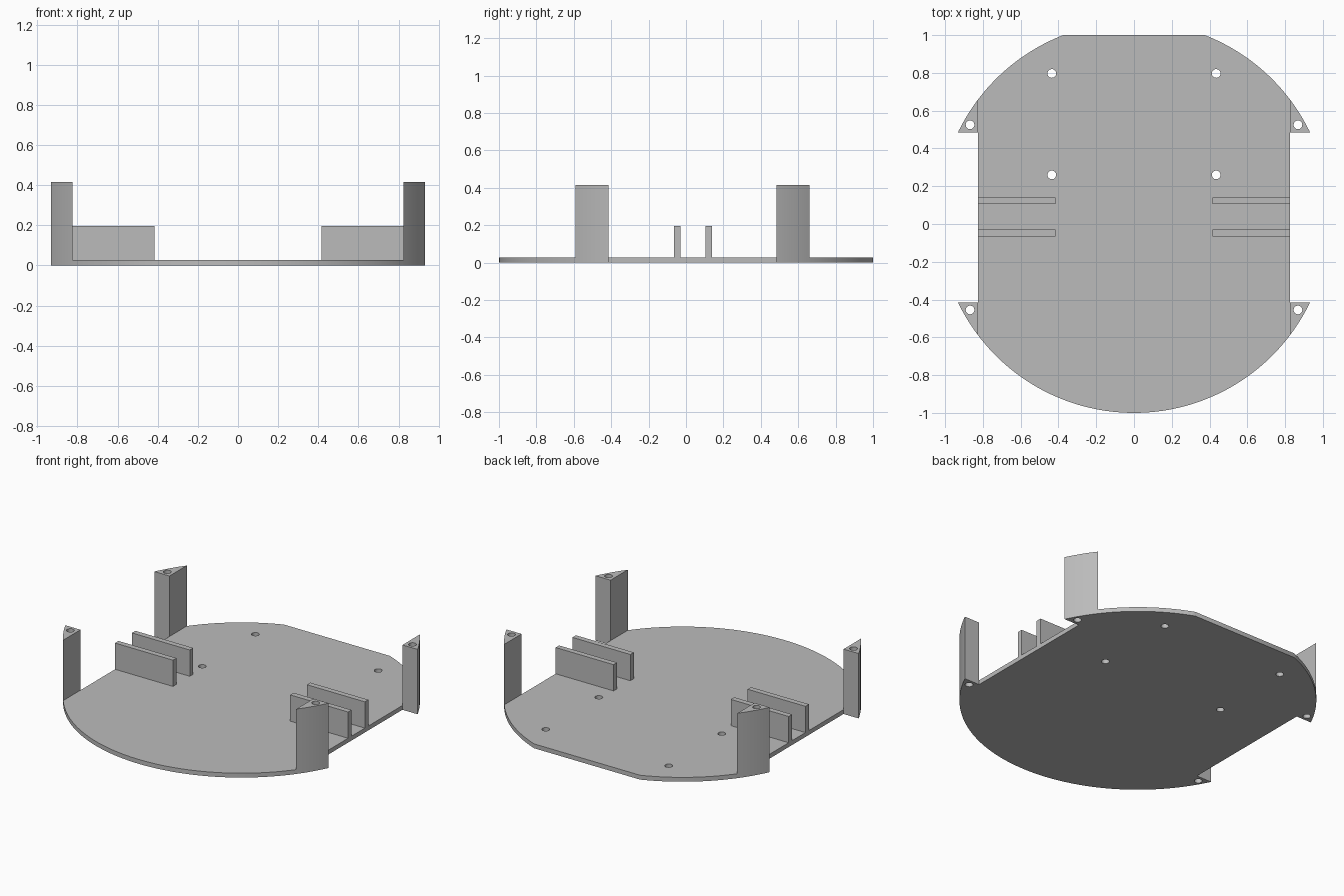
import bpy, bmesh
from math import sin, cos, acos, asin, pi, tau, radians

if "Cube" in bpy.data.objects:
    bpy.data.objects.remove(bpy.data.objects["Cube"], do_unlink=True)

R, CY = 1.035, 0.035          # round outline: radius and centre
SIDE = 0.825                  # half width between the straight sides
THICK, RIB_TOP, POST_TOP = 0.028, 0.196, 0.415
HOLE = 0.023

grey = bpy.data.materials.new("grey plastic")
grey.use_nodes = True
grey.diffuse_color = (0.5, 0.5, 0.5, 1)
grey.node_tree.nodes["Principled BSDF"].inputs["Base Color"].default_value = (0.5, 0.5, 0.5, 1)


def arc(x, y, r, a, b, n):
    return [(x + r * cos(a + (b - a) * i / n), y + r * sin(a + (b - a) * i / n))
            for i in range(n + 1)]


def hole(x, y):
    return arc(x, y, HOLE, 0, tau, 24)[:-1]


def slab(name, loops, z0, z1):
    """Extrude an outline (first loop) with holes (other loops) from z0 to z1."""
    bm = bmesh.new()
    edges = []
    for loop in loops:
        vs = [bm.verts.new((x, y, z0)) for x, y in loop]
        edges += [bm.edges.new((v, vs[i - 1])) for i, v in enumerate(vs)]
    bmesh.ops.triangle_fill(bm, edges=edges, use_beauty=True)
    top = bmesh.ops.extrude_face_region(bm, geom=bm.faces[:], use_keep_orig=True)
    moved = [g for g in top["geom"] if isinstance(g, bmesh.types.BMVert)]
    bmesh.ops.translate(bm, verts=moved, vec=(0, 0, z1 - z0))
    bmesh.ops.recalc_face_normals(bm, faces=bm.faces[:])
    mesh = bpy.data.meshes.new(name)
    bm.to_mesh(mesh)
    bm.free()
    mesh.materials.append(grey)
    ob = bpy.data.objects.new(name, mesh)
    bpy.context.collection.objects.link(ob)
    bpy.ops.object.select_all(action="DESELECT")
    ob.select_set(True)
    bpy.context.view_layer.objects.active = ob
    bpy.ops.object.shade_smooth_by_angle(angle=radians(30))
    return ob


# Base plate: round front, straight sides, flat cut at the back
t = acos(SIDE / R)
flat = asin((1 - CY) / R)
outline = (arc(0, CY, R, t - pi, -t, 64)
           + arc(0, CY, R, t, flat, 24)
           + arc(0, CY, R, pi - flat, pi - t, 24))
screw_holes = [hole(sx * 0.435, y) for sx in (-1, 1) for y in (0.26, 0.797)]
slab("base_plate", [outline] + screw_holes, 0, THICK)

# Corner posts and upright ribs, repeated on both sides
POST_Y = 0.45
for side, sx in (("left", 1), ("right", -1)):
    for end, sy in (("front", -1), ("back", 1)):
        wedge = [(SIDE, CY + POST_Y)] + arc(0, CY, R, asin(POST_Y / R), t, 16)
        wedge = [(sx * x, CY + sy * (y - CY)) for x, y in wedge]
        slab(f"{end}_{side}_post", [wedge, hole(sx * 0.868, CY + sy * 0.49)], 0, POST_TOP)
    for end, y in (("front", -0.065), ("back", 0.105)):
        box = [(sx * 0.415, y), (sx * SIDE, y),
               (sx * SIDE, y + 0.035), (sx * 0.415, y + 0.035)]
        slab(f"{end}_{side}_rib", [box], THICK, RIB_TOP)
